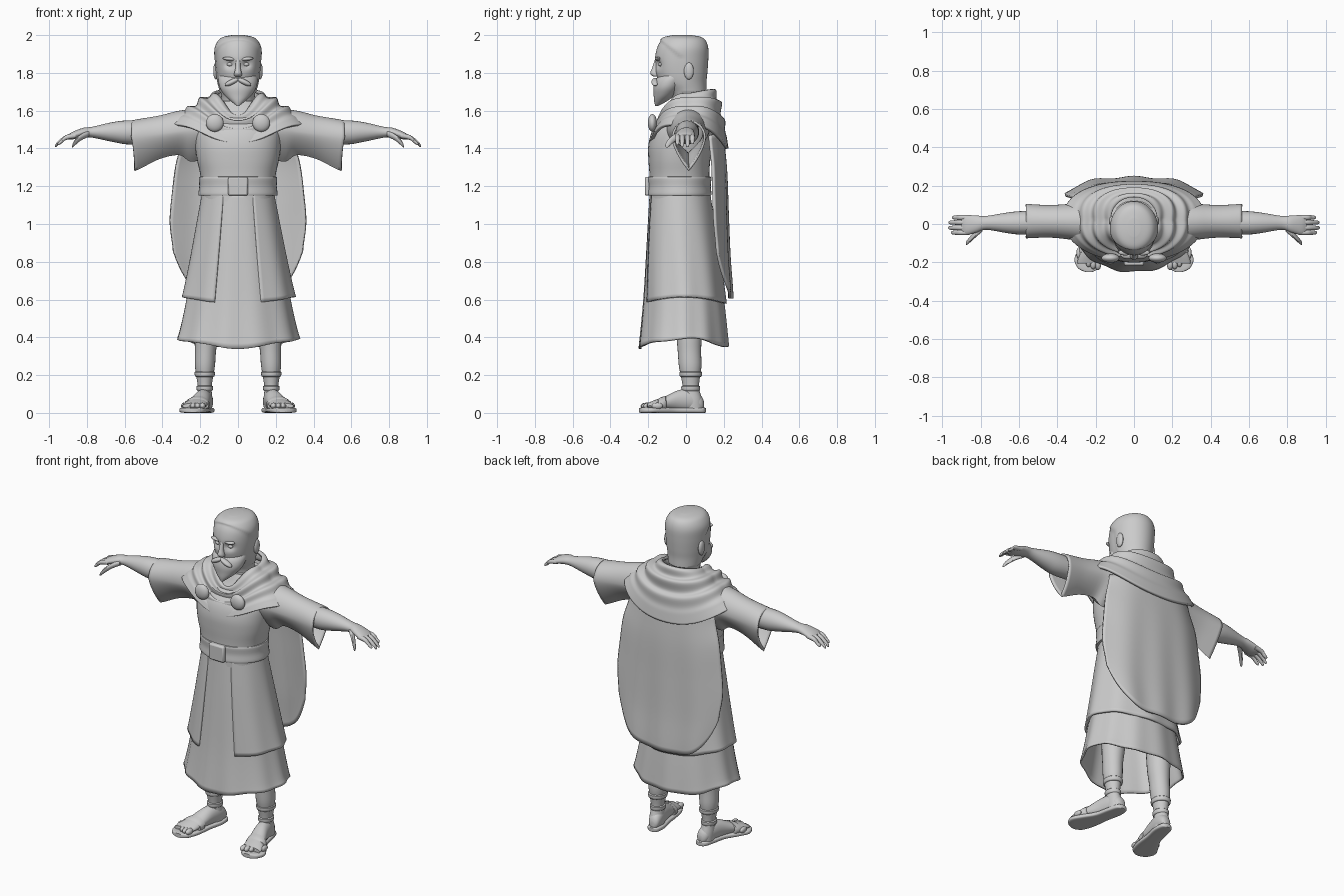
import bpy, bmesh
from math import sin, cos, pi, exp
from mathutils import Matrix, Vector


def finish(name, bm, mirror=False, thick=0):
    bmesh.ops.recalc_face_normals(bm, faces=bm.faces)
    me = bpy.data.meshes.new(name)
    bm.to_mesh(me)
    bm.free()
    ob = bpy.data.objects.new(name, me)
    bpy.context.collection.objects.link(ob)
    if thick:
        m = ob.modifiers.new("thickness", 'SOLIDIFY')
        m.thickness, m.offset = thick, -1
    if mirror:
        ob.modifiers.new("mirror", 'MIRROR')
    return ob


def grid(name, fn, nu, nv, wrap=True, cap=False, **kw):
    """Surface from fn(u, v); wrap closes it in u, cap fills both ends."""
    bm = bmesh.new()
    cols = nu if wrap else nu + 1
    rows = [[bm.verts.new(fn(i / nu, j / nv)) for i in range(cols)] for j in range(nv + 1)]
    for j in range(nv):
        for i in range(nu):
            k = (i + 1) % cols
            bm.faces.new((rows[j][i], rows[j][k], rows[j + 1][k], rows[j + 1][i]))
    if cap:
        bm.faces.new(rows[0])
        bm.faces.new(rows[-1])
    return finish(name, bm, **kw)


def spline(rows, t):
    """Smooth interpolation through rows of numbers."""
    n = len(rows) - 1
    i = min(int(t * n), n - 1)
    f = t * n - i
    a, b, c, d = (rows[max(0, min(n, i + k))] for k in (-1, 0, 1, 2))
    return [q + .5 * f * (r - p + f * (2 * p - 5 * q + 4 * r - s + f * (3 * (q - r) + s - p)))
            for p, q, r, s in zip(a, b, c, d)]


def spow(x, p):
    return abs(x) ** p * (1 if x > 0 else -1)


def loft(name, rows, axis='z', power=1, nu=32, sub=4, cap=True, warp=None, **kw):
    """Rows (position on axis, centre a, centre b, radius a, radius b)."""
    def fn(u, v):
        t, a, b, ra, rb = spline(rows, v)
        w = 2 * pi * u
        p, q = a + ra * spow(cos(w), power), b + rb * spow(sin(w), power)
        co = Vector({'z': (p, q, t), 'x': (t, p, q), 'y': (p, t, q)}[axis])
        return warp(co, w, v) if warp else co
    return grid(name, fn, nu, (len(rows) - 1) * sub, cap=cap, **kw)


def ball(name, loc, size, mirror=False, tilt=0):
    bm = bmesh.new()
    m = Matrix.Translation(loc) @ Matrix.Rotation(tilt, 4, 'Y') @ Matrix.Diagonal((*size, 1))
    bmesh.ops.create_uvsphere(bm, u_segments=20, v_segments=12, radius=1, matrix=m)
    return finish(name, bm, mirror)


# Head with raised hair and sunken eye sockets
def head_shape(p, w, v):
    line = -.03 - 1.2 * max(0, p.z - 1.88)
    hair = max(0, min(1, (p.y - line) / .02)) * (1 if p.z > 1.7 else 0)
    p.x *= 1 + .06 * hair
    p.y += .008 * hair * sin(w)
    if p.y < -.05:
        p.y += .022 * exp(-((abs(p.x) - .043) / .025) ** 2 - ((p.z - 1.845) / .02) ** 2)
    return p


loft("head", [(1.55, 0, .02, .09, .09), (1.65, 0, .015, .088, .083), (1.70, 0, .005, .092, .095),
              (1.75, 0, -.02, .104, .12), (1.80, 0, -.027, .112, .132), (1.87, 0, -.027, .118, .137),
              (1.93, 0, -.022, .117, .132), (1.97, 0, -.018, .1, .115), (1.99, 0, -.018, .075, .09),
              (2.0, 0, -.018, .03, .04)], nu=64, sub=6, warp=head_shape)
loft("beard", [(1.625, 0, -.155, .006, .008), (1.65, 0, -.135, .038, .034), (1.68, 0, -.115, .07, .056),
               (1.72, 0, -.098, .096, .075), (1.76, 0, -.08, .104, .083), (1.79, 0, -.06, .1, .08)])
ball("moustache", (.032, -.163, 1.752), (.042, .02, .014), True, .45)
loft("nose", [(1.87, 0, -.155, .012, .01), (1.83, 0, -.162, .013, .016), (1.80, 0, -.165, .02, .024),
              (1.785, 0, -.162, .02, .018), (1.78, 0, -.16, .008, .008)], nu=16)
ball("brow", (.045, -.148, 1.874), (.036, .016, .01), True, -.1)
ball("eye", (.043, -.136, 1.845), (.016, .01, .01), True)
ball("ear", (.117, .015, 1.81), (.014, .026, .045), True)

# Tunic body, belt and buckle
loft("tunic_body", [(1.12, 0, -.035, .188, .158), (1.25, 0, -.035, .198, .158), (1.34, 0, -.035, .217, .164),
                    (1.42, 0, -.027, .228, .172), (1.5, 0, -.01, .23, .165), (1.58, 0, .02, .2, .13),
                    (1.65, 0, .02, .11, .1)], power=.88, nu=48)
loft("belt", [(1.15, 0, -.035, .196, .158), (1.155, 0, -.035, .21, .17), (1.2, 0, -.035, .205, .166),
              (1.245, 0, -.035, .207, .17), (1.25, 0, -.035, .196, .158)], nu=48)
bm = bmesh.new()
bmesh.ops.create_cube(bm, size=1, matrix=Matrix.Translation((0, -.203, 1.2)) @ Matrix.Diagonal((.105, .03, .1, 1)))
buckle = finish("buckle", bm)
bev = buckle.modifiers.new("rounding", 'BEVEL')
bev.width, bev.segments = .01, 2


# Underskirt and split outer skirt, both open below
def under_skirt(p, w, v):
    p.x *= 1 + .018 * v * cos(11 * w)
    p.y *= 1 + .02 * v * cos(11 * w + 1)
    p.z += v ** 6 * (.05 * abs(cos(w)) ** 2 + .006 * sin(5 * w))
    return p


loft("underskirt", [(1.16, 0, -.035, .185, .158), (.95, 0, -.028, .215, .178), (.6, 0, -.014, .275, .213),
                    (.345, 0, -.013, .325, .238)], nu=80, sub=6, cap=False, warp=under_skirt, thick=.01)

OUTER = [(1.17, -.035, .19, .162), (1.0, -.028, .222, .182), (.8, -.018, .26, .203), (.59, -.008, .302, .222)]


def outer_skirt(u, v):
    w = -pi / 2 + .42 + u * (2 * pi - .84)
    z, cy, rx, ry = spline(OUTER, v)
    k = 1 + .018 * v * cos(9 * w)
    return rx * k * cos(w), cy + ry * k * sin(w), z + v ** 5 * (.035 * cos(w) ** 2 - .01)


grid("outer_skirt", outer_skirt, 72, 18, wrap=False, thick=.014)


# Sleeves: wide openings with a pointed lower hem
SLEEVE = [(.1, .01, 1.5, .12, .1, .1), (.23, .012, 1.5, .11, .11, .17), (.32, .012, 1.49, .095, .107, .125),
          (.44, .014, 1.475, .085, .095, .14), (.565, .015, 1.46, .09, .088, .18)]


def sleeve(u, v):
    x, cy, cz, ry, up, low = spline(SLEEVE, v)
    w = 2 * pi * u
    s = sin(w)
    dz = up * s if s > 0 else low * (.45 * s - .55 * (1 - abs(cos(w))))
    return x + .02 * v ** 4 * min(s, 0) + .005 * s * sin(v * 16), cy + ry * cos(w), cz + dz


grid("sleeve", sleeve, 40, 20, mirror=True, thick=.012)

# Arms and hands
loft("arm", [(.4, .01, 1.49, .06, .06), (.57, .006, 1.485, .062, .064), (.66, .006, 1.487, .054, .053),
             (.77, .006, 1.486, .036, .029), (.82, 0, 1.483, .044, .026), (.875, -.006, 1.468, .052, .02),
             (.9, -.006, 1.46, .042, .012)], 'x', nu=24, mirror=True)
for i, (y, tip, drop) in enumerate([(.034, .95, .02), (.008, .968, .035), (-.02, .97, .035), (-.045, .955, .025)]):
    loft(f"finger_{i + 1}", [(.86, y, 1.468, .013, .013), (.91, y, 1.458, .013, .013),
                             (tip - .02, y, 1.452 - drop * .6, .011, .011), (tip - .004, y, 1.45 - drop, .008, .008),
                             (tip, y, 1.449 - drop, .003, .003)], 'x', nu=12, mirror=True)
loft("thumb", [(.79, -.02, 1.478, .018, .016), (.83, -.055, 1.46, .018, .017), (.86, -.085, 1.435, .015, .016),
               (.875, -.1, 1.415, .01, .01), (.878, -.103, 1.41, .003, .003)], 'x', nu=12, mirror=True)


# Shoulder drape with concentric folds
def drape(u, v):
    w = 2 * pi * u
    c, s = cos(w), sin(w)
    f, b = max(0, -s), max(0, s)
    inner = (.12 * c, .02 + .12 * s, 1.69 + .025 * b - .115 * f ** 4)
    outer = (.37 * spow(c, .9), .02 + (.205 * spow(s, .8) if s > 0 else .215 * s),
             1.53 - .1 * f ** 6 - .13 * b ** 2)
    k = v ** .7 if v > 0 else 0
    px = v + (k - v) * abs(s)
    x = inner[0] + (outer[0] - inner[0]) * px
    y = inner[1] + (outer[1] - inner[1]) * k
    z = inner[2] + (outer[2] - inner[2]) * v ** 1.3
    fold = .011 * sin(v * 2 * pi * 3.5 + 1.5 * c * c) * sin(pi * min(1, v * 1.05 + .1))
    return x + fold * c * .6, y + fold * s * .8, z + fold


grid("shoulder_drape", drape, 80, 42, thick=.016)
ball("clasp", (.123, -.178, 1.535), (.047, .024, .047), True)

# Long cloak down the back with a rounded hem
CLOAK = [(.29, .2), (.33, .217), (.35, .224), (.362, .232), (.345, .246)]


def cloak(u, v):
    a = 2 * u - 1
    half, y = spline(CLOAK, v)
    top, low = 1.5 - .03 * a * a, .605 + .25 * abs(a) ** 4
    z = top + (low - top) * v
    return a * half, y - .07 * abs(a) ** 3 + .006 * v * cos(10 * a), z


grid("cloak", cloak, 48, 30, wrap=False, thick=.014)

# Legs, feet and sandals
loft("leg", [(.6, .16, .02, .07, .075), (.42, .167, .017, .064, .068), (.33, .172, .018, .056, .062),
             (.25, .175, .022, .053, .06), (.19, .176, .024, .044, .05), (.13, .176, .026, .036, .043),
             (.07, .175, .032, .04, .054), (.02, .175, .035, .038, .055)], nu=24, mirror=True)
loft("foot", [(.095, .165, .04, .015, .02), (.08, .167, .05, .033, .04), (.03, .175, .065, .042, .06),
              (-.04, .19, .065, .046, .055), (-.11, .21, .052, .055, .036), (-.17, .228, .042, .062, .024),
              (-.205, .235, .036, .06, .016)], 'y', nu=24, mirror=True)
for i in range(5):
    x = .188 + i * .025
    ball(f"toe_{i + 1}", (x, -.21 + .006 * i * i * .6, .037), (.017 - .001 * i, .03, .017), True)
loft("sandal_sole", [(.105, .165, .014, .01, .012), (.09, .166, .014, .035, .014), (.03, .172, .014, .047, .014),
                     (-.05, .19, .014, .048, .014), (-.12, .215, .014, .065, .014), (-.18, .236, .014, .075, .014),
                     (-.23, .238, .014, .055, .014), (-.25, .235, .014, .02, .012)], 'y', power=.5, mirror=True)
loft("toe_strap", [(-.105, .212, .045, .05, .03), (-.108, .212, .045, .062, .045), (-.145, .222, .04, .067, .037),
                   (-.148, .222, .04, .05, .03)], 'y', nu=24, sub=2, mirror=True)
for name, z, r in (("ankle_strap", .13, .042), ("shin_strap", .205, .052)):
    loft(name, [(z - .014, .176, .025, r - .006, r), (z - .01, .176, .025, r, r + .007),
                (z + .01, .176, .025, r + .002, r + .008), (z + .014, .176, .025, r - .004, r)],
         nu=24, sub=2, mirror=True)

# Smooth shading with crisp hems
bpy.ops.object.select_all(action='SELECT')
bpy.context.view_layer.objects.active = buckle
bpy.ops.object.shade_smooth_by_angle(angle=0.7)
